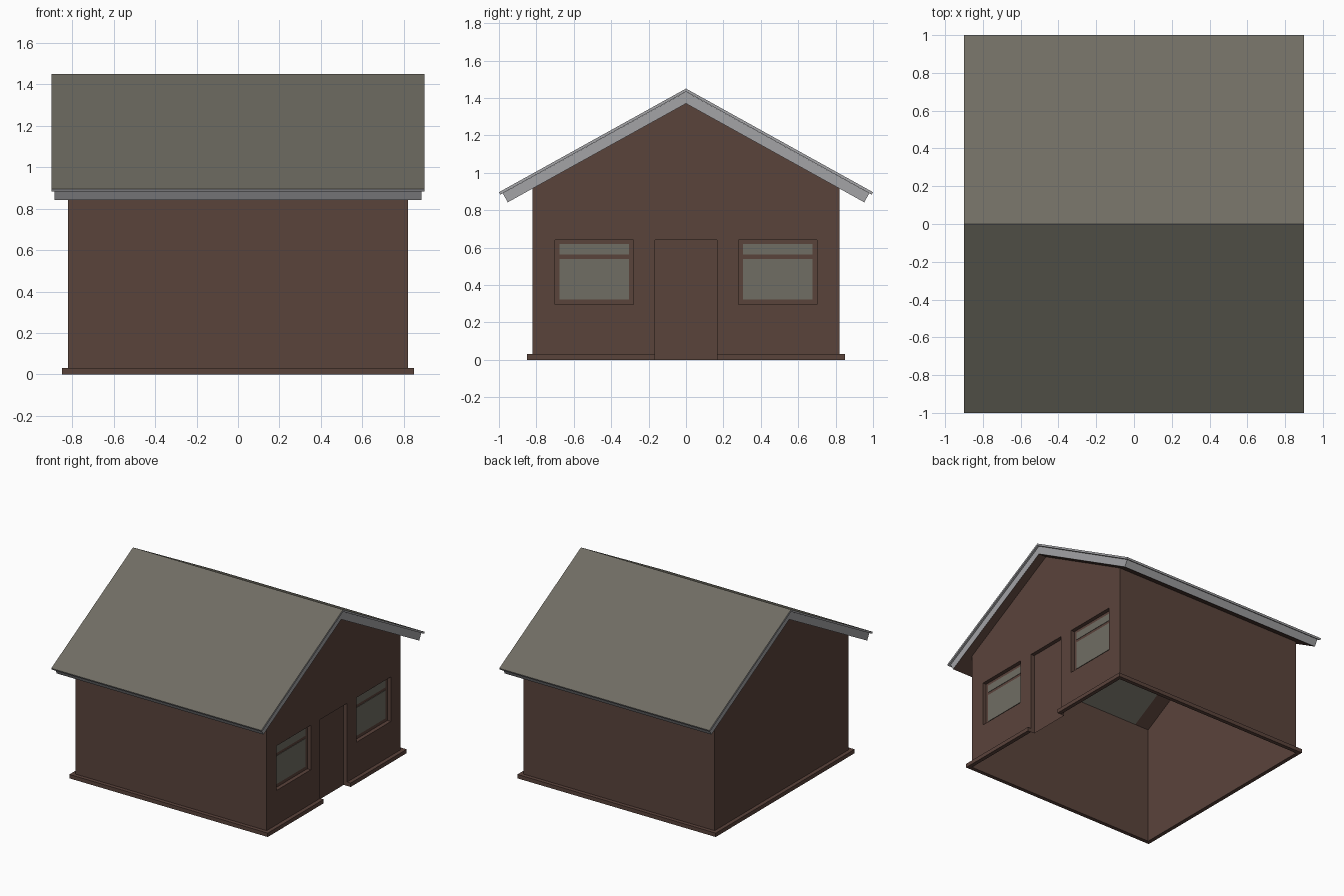
import bpy, bmesh
from mathutils import Vector

if "Cube" in bpy.data.objects:
    bpy.data.objects.remove(bpy.data.objects["Cube"])


def lin(c):
    c /= 255
    return c / 12.92 if c <= 0.04045 else ((c + 0.055) / 1.055) ** 2.4


def material(name, r, g, b):
    m = bpy.data.materials.new(name)
    m.diffuse_color = (lin(r), lin(g), lin(b), 1)
    m.use_nodes = True
    m.node_tree.nodes["Principled BSDF"].inputs["Base Color"].default_value = m.diffuse_color
    return m


BROWN = material("brown wall", 90, 67, 59)
GREY = material("warm grey roof", 112, 109, 99)
TRIM = material("light grey trim", 163, 163, 166)


def finish(name, bm, *mats, recalc=True):
    if recalc:
        bmesh.ops.recalc_face_normals(bm, faces=bm.faces)
    me = bpy.data.meshes.new(name)
    bm.to_mesh(me)
    bm.free()
    for m in mats:
        me.materials.append(m)
    ob = bpy.data.objects.new(name, me)
    bpy.context.collection.objects.link(ob)
    return ob


def prism(points, axis):
    """Closed solid from a 3D outline pushed along axis."""
    bm = bmesh.new()
    f = bm.faces.new([bm.verts.new(p) for p in points])
    ext = bmesh.ops.extrude_face_region(bm, geom=[f])["geom"]
    bmesh.ops.translate(bm, vec=Vector(axis),
                        verts=[v for v in ext if isinstance(v, bmesh.types.BMVert)])
    bmesh.ops.recalc_face_normals(bm, faces=bm.faces)
    return bm


def rect(y0, y1, z0, z1):
    return [(y0, z0), (y1, z0), (y1, z1), (y0, z1)]


W, SLOPE, APEX = 0.82, 0.554, 1.375
EAVE = APEX - SLOPE * W
DOOR, DOOR_TOP, DEPTH = 0.165, 0.64, 0.03
WINDOWS = [rect(0.28, 0.70, 0.295, 0.64), rect(-0.70, -0.28, 0.295, 0.64)]

# Side and back walls, single skin and open underneath
bm = bmesh.new()
for s in (-1, 1):
    bm.faces.new([bm.verts.new(p) for p in
                  [(-s * W, s * W, 0), (-s * W, s * W, EAVE), (s * W, s * W, EAVE), (s * W, s * W, 0)]])
bm.faces.new([bm.verts.new((-W, y, z)) for y, z in
              [(W, 0), (W, EAVE), (0, APEX), (-W, EAVE), (-W, 0)]])
finish("plain_walls", bm, BROWN, recalc=False)

# Entrance gable with door notch and window holes
bm = bmesh.new()
outline = [(-W, 0), (-DOOR, 0), (-DOOR, DOOR_TOP), (DOOR, DOOR_TOP), (DOOR, 0),
           (W, 0), (W, EAVE), (0, APEX), (-W, EAVE)]
edges = []
for loop in [outline] + WINDOWS:
    vs = [bm.verts.new((W, y, z)) for y, z in loop]
    edges += [bm.edges.new((vs[i - 1], vs[i])) for i in range(len(vs))]
bmesh.ops.triangle_fill(bm, use_beauty=True, edges=edges, normal=(1, 0, 0))
for f in bm.faces:
    f.normal_update()
    if f.normal.x < 0:
        f.normal_flip()
finish("entrance_wall", bm, BROWN, recalc=False)


def recess(name, loop):
    """Jambs and back panel set into the entrance wall."""
    bm = bmesh.new()
    a = [bm.verts.new((W, y, z)) for y, z in loop]
    b = [bm.verts.new((W - DEPTH, y, z)) for y, z in loop]
    bm.faces.new(b)
    for i in range(4):
        j = (i + 1) % 4
        if loop[i][1] or loop[j][1]:
            bm.faces.new((a[i], a[j], b[j], b[i]))
    finish(name, bm, BROWN, recalc=False)


recess("door", rect(-DOOR, DOOR, 0, DOOR_TOP))
for side, loop in zip(("right", "left"), WINDOWS):
    recess(side + "_window_frame", loop)
    y0, y1 = loop[0][0] + 0.025, loop[1][0] - 0.025
    # Glass: large lower pane and narrow upper pane
    for pane, z0, z1 in (("lower", 0.322, 0.54), ("upper", 0.562, 0.618)):
        bm = prism([(W - DEPTH, y, z) for y, z in rect(y0, y1, z0, z1)], (0.003, 0, 0))
        finish(f"{side}_{pane}_pane", bm, GREY)

# Plinth strip round the foot, broken at the door
P = 0.85
ring = [(P, DOOR), (P, P), (-P, P), (-P, -P), (P, -P), (P, -DOOR),
        (W, -DOOR), (W, -W), (-W, -W), (-W, W), (W, W), (W, DOOR)]
finish("plinth", prism([(x, y, 0) for x, y in ring], (0, 0, 0.03)), BROWN)


def chevron(top, end_top, end_bottom, bottom, half):
    half_pts = [end_top, end_bottom]
    pts = [(0, top)] + half_pts + [(0, bottom)] + [(-y, z) for y, z in reversed(half_pts)]
    return prism([(-half, y, z) for y, z in pts], (2 * half, 0, 0))


# Roof deck: trim edges, grey inside, brown soffit on the overhangs
bm = chevron(1.433, (0.98, 0.89), (0.953, 0.842), 1.37, 0.885)
for co, no in (((0.7, 0, 0), (1, 0, 0)), ((-0.7, 0, 0), (1, 0, 0)),
               ((0, W, 0), (0, 1, 0)), ((0, -W, 0), (0, 1, 0))):
    bmesh.ops.bisect_plane(bm, geom=bm.verts[:] + bm.edges[:] + bm.faces[:],
                           plane_co=co, plane_no=no)
for f in bm.faces:
    c = f.calc_center_median()
    if f.normal.z < -0.7:
        f.material_index = 2 if abs(c.x) > 0.7 or abs(c.y) > W else 1
finish("roof_deck", bm, TRIM, GREY, BROWN)

# Roof covering: thin sheet with light edges
bm = chevron(1.45, (1.0, 0.896), (0.993, 0.883), 1.4335, 0.9)
for f in bm.faces:
    f.material_index = 1 if f.normal.z > 0.7 else 0
finish("roof_covering", bm, TRIM, GREY)
